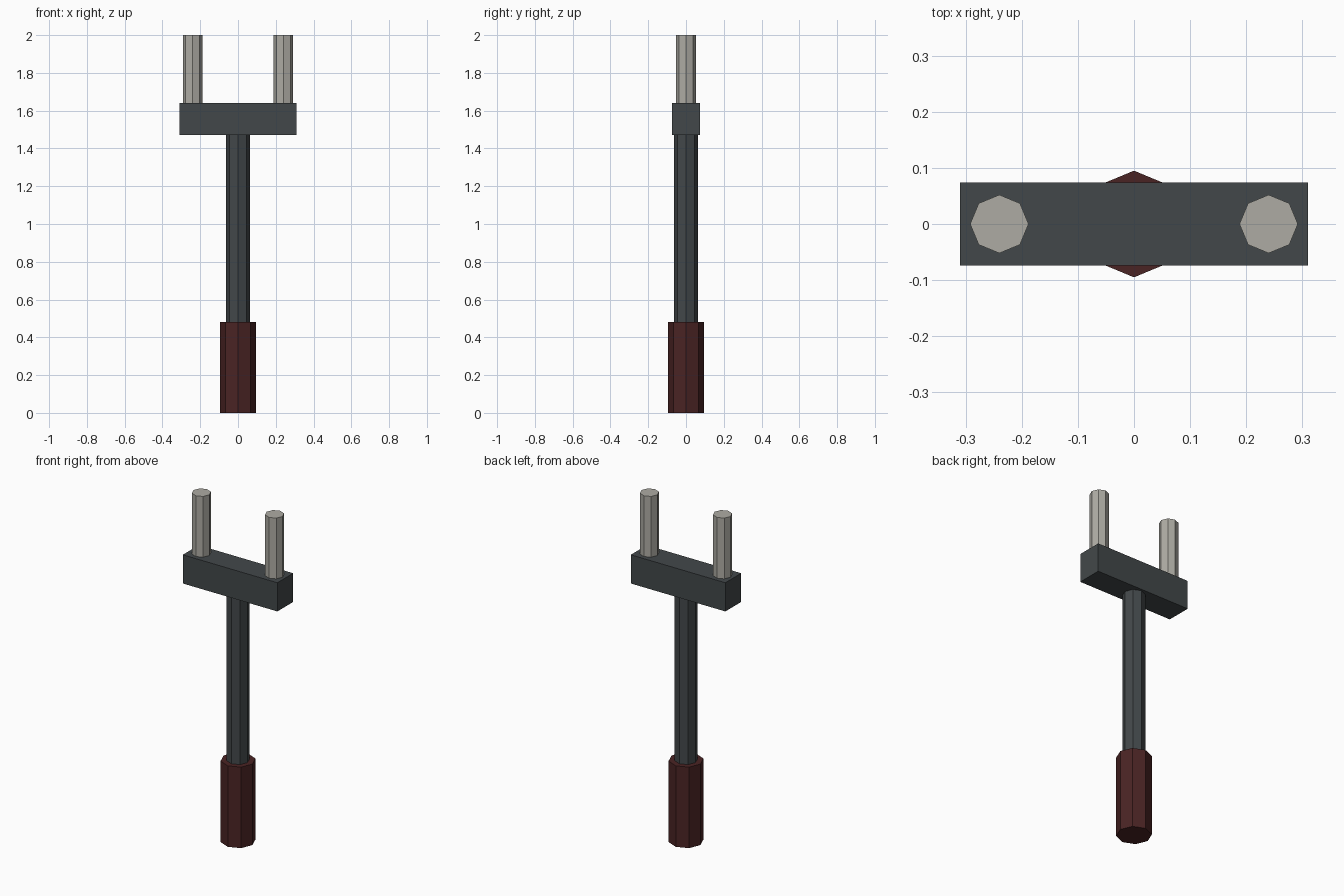
import bpy

if "Cube" in bpy.data.objects:
    bpy.data.objects.remove(bpy.data.objects["Cube"])


def material(name, rgb):
    mat = bpy.data.materials.new(name)
    mat.diffuse_color = (*rgb, 1)
    mat.use_nodes = True
    mat.node_tree.nodes["Principled BSDF"].inputs["Base Color"].default_value = mat.diffuse_color
    return mat


def finish(name, mat):
    obj = bpy.context.object
    obj.name = name
    obj.data.materials.append(mat)
    return obj


def rod(name, x, radius, z0, z1, mat):
    # Eight-sided upright cylinder with corners on the axes
    bpy.ops.mesh.primitive_cylinder_add(
        vertices=8, radius=radius, depth=z1 - z0, location=(x, 0, (z0 + z1) / 2))
    return finish(name, mat)


dark_metal = material("dark_metal", (0.055, 0.064, 0.068))
grip_red = material("grip_red", (0.068, 0.017, 0.017))
pale_steel = material("pale_steel", (0.42, 0.41, 0.37))

# Grip and shaft
rod("grip", 0, 0.095, 0, 0.48, grip_red)
rod("shaft", 0, 0.0625, 0.48, 1.47, dark_metal)

# Crossbar
bpy.ops.mesh.primitive_cube_add(size=1, location=(0, 0, 1.555))
bar = finish("crossbar", dark_metal)
bar.scale = (0.62, 0.148, 0.17)
bpy.ops.object.transform_apply(location=False, rotation=False, scale=True)

# Pair of prongs
for side, x in (("left", -0.24), ("right", 0.24)):
    rod(f"{side}_prong", x, 0.052, 1.64, 2.0, pale_steel)
